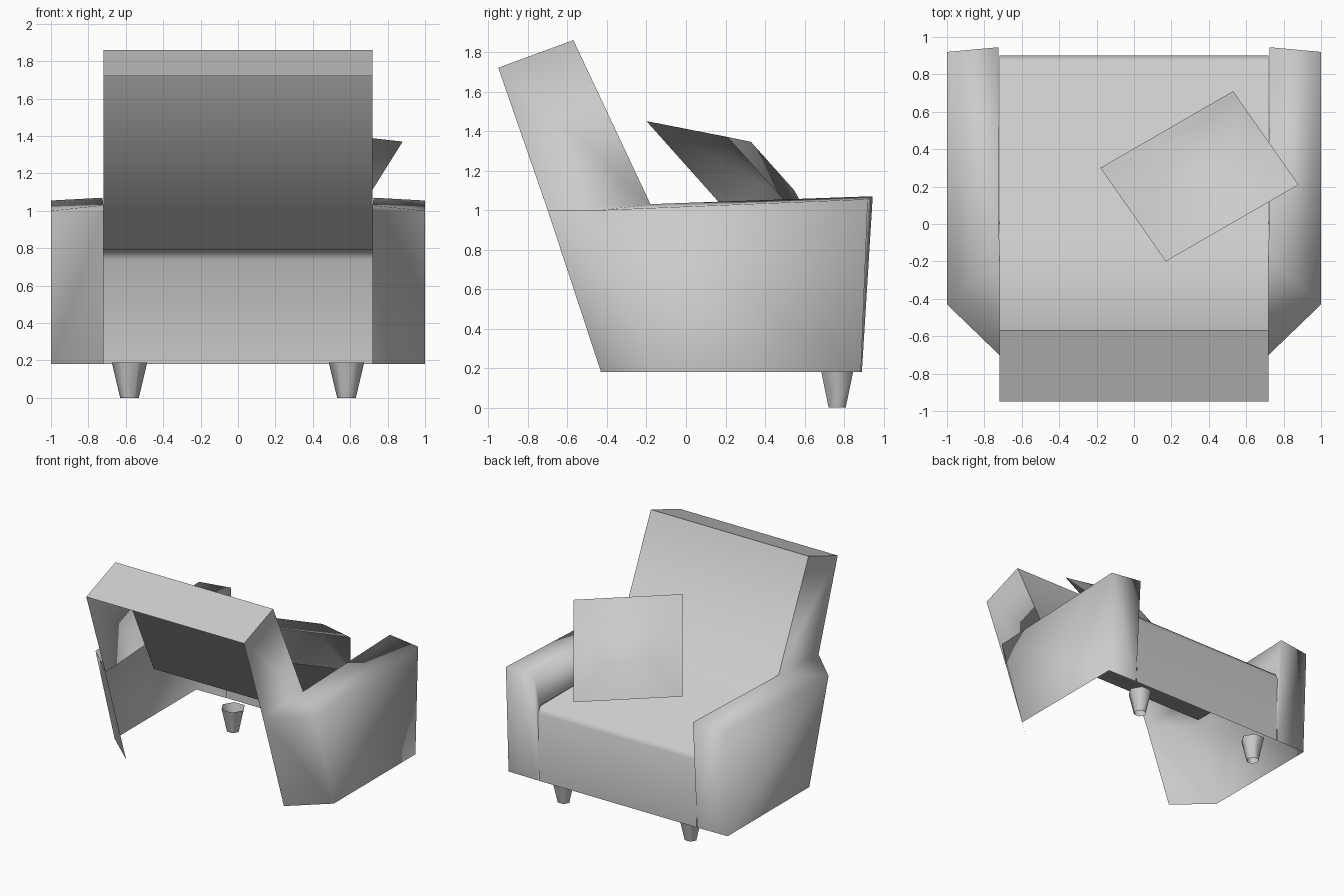
import bpy, bmesh, math
from mathutils import Vector

if "Cube" in bpy.data.objects:
    bpy.data.objects.remove(bpy.data.objects["Cube"], do_unlink=True)

# One plain upholstery colour
fabric = bpy.data.materials.new("light_grey")
fabric.use_nodes = True
grey = (0.6, 0.6, 0.6, 1)
fabric.diffuse_color = grey
fabric.node_tree.nodes["Principled BSDF"].inputs["Base Color"].default_value = grey


def make(name, bm, angle=180, mirror=False):
    """Turn a bmesh into a smooth shaded object."""
    mesh = bpy.data.meshes.new(name)
    bm.to_mesh(mesh)
    bm.free()
    mesh.materials.append(fabric)
    for p in mesh.polygons:
        p.use_smooth = True
    if angle < 180:
        mesh.set_sharp_from_angle(angle=math.radians(angle))
    ob = bpy.data.objects.new(name, mesh)
    bpy.context.collection.objects.link(ob)
    if mirror:
        mod = ob.modifiers.new("mirror", "MIRROR")
        mod.use_mirror_merge = False
    return ob


# Seat shell: a folded sheet from the top of the back down to the front hem
W = 0.72
profile = [(-0.95, 1.72), (-0.57, 1.86), (-0.07, 0.79),
           (0.87, 0.79), (0.9, 0.74), (0.89, 0.18)]
bm = bmesh.new()
left = [bm.verts.new((W, y, z)) for y, z in profile]
right = [bm.verts.new((-W, y, z)) for y, z in profile]
for i in range(len(profile) - 1):
    bm.faces.new((right[i], left[i], left[i + 1], right[i + 1]))
make("seat_and_backrest", bm, angle=80)

# Arms with slanted rear corners and the backrest sides, open below and behind
points = {
    "back_top": (W, -0.95, 1.72), "back_front": (W, -0.57, 1.86),
    "rear_in": (W, -0.7, 1.0), "rear_out": (1, -0.43, 1.0),
    "rear_in_low": (W, -0.43, 0.18), "rear_out_low": (1, -0.18, 0.18),
    "joint": (W, -0.18, 1.03), "seat_corner": (W, -0.07, 0.79),
    "front_in": (0.725, 0.945, 1.07), "front_out": (1, 0.92, 1.055),
    "front_in_low": (0.725, 0.89, 0.18), "front_out_low": (1, 0.885, 0.18),
    "seat_edge": (0.725, 0.87, 0.79),
}
panels = [
    "back_top rear_in joint back_front",
    "rear_in rear_in_low rear_out_low rear_out",
    "rear_out rear_out_low front_out_low front_out",
    "front_out front_out_low front_in_low front_in",
    "rear_in rear_out front_out front_in joint",
    "joint front_in seat_edge seat_corner",
    "front_in front_in_low seat_edge",
]
bm = bmesh.new()
verts = {key: bm.verts.new(co) for key, co in points.items()}
for panel in panels:
    bm.faces.new([verts[key] for key in panel.split()])
make("arms", bm, mirror=True)

# Throw cushion: a tilted square whose front swells to a smaller square
corners = [Vector(c) for c in ((0.88, 0.21, 1.37), (0.17, -0.2, 1.45),
                               (-0.18, 0.3, 0.89), (0.53, 0.71, 0.81))]
centre = sum(corners, Vector()) / 4
normal = (corners[0] - corners[2]).cross(corners[1] - corners[3]).normalized()
if normal.z < 0:
    normal.negate()
bm = bmesh.new()
rim = [bm.verts.new(c) for c in corners]
swell = [bm.verts.new(c.lerp(centre, 0.56) + normal * 0.15) for c in corners]
bm.faces.new(swell)
for i in range(4):
    j = (i + 1) % 4
    bm.faces.new((rim[i], rim[j], swell[j], swell[i]))
for f in bm.faces:
    f.normal_update()
    if f.normal.dot(normal) < 0:
        f.normal_flip()
make("cushion", bm)

# Two tapered six-sided front feet, open at both ends
bm = bmesh.new()
rings = []
for radius, z in ((0.05, 0), (0.095, 0.19)):
    rings.append([bm.verts.new((0.58 + radius * math.cos(k * math.pi / 3),
                                0.765 + radius * math.sin(k * math.pi / 3), z))
                  for k in range(6)])
for i in range(6):
    j = (i + 1) % 6
    bm.faces.new((rings[0][i], rings[0][j], rings[1][j], rings[1][i]))
make("front_feet", bm, mirror=True)
